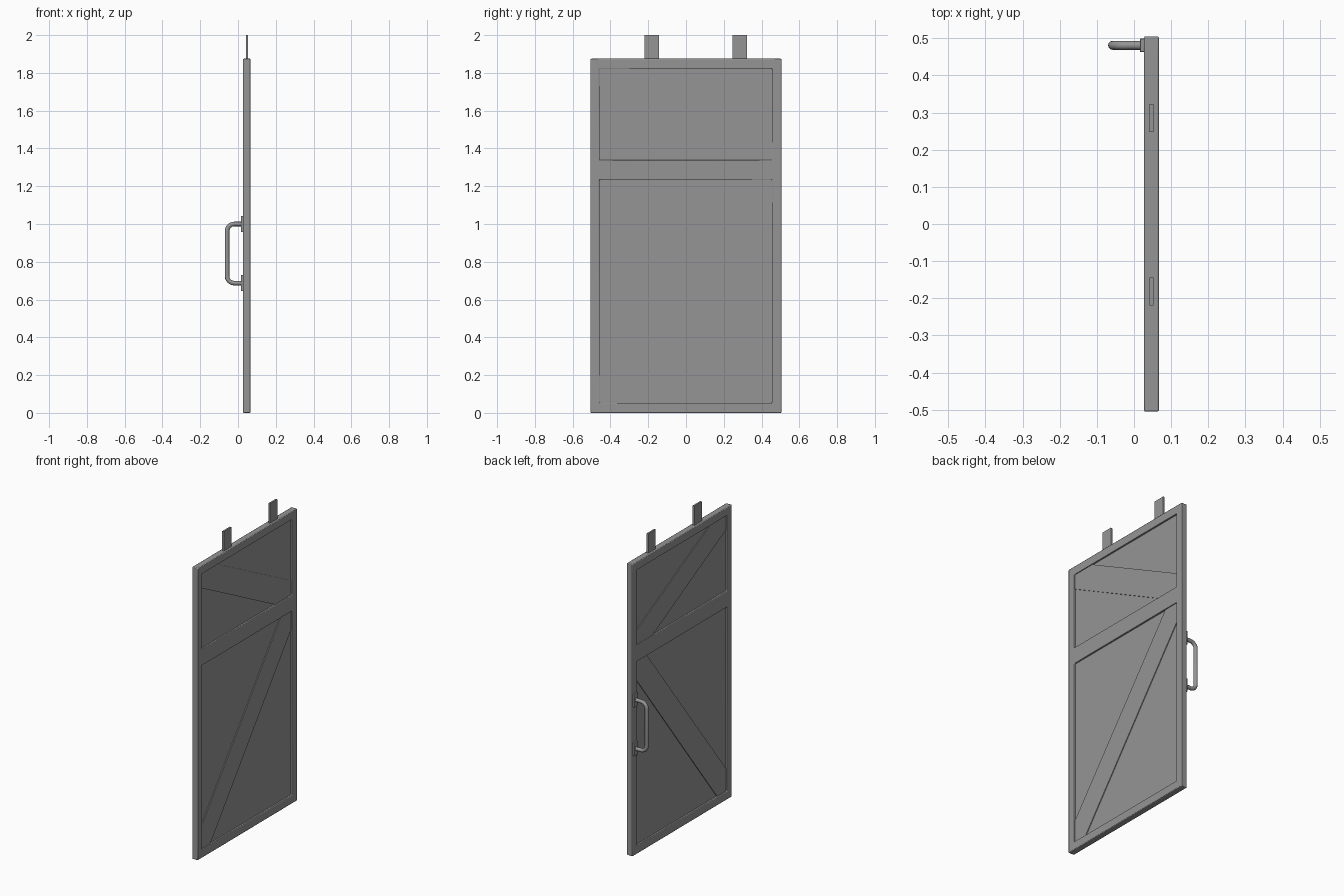
import bpy, bmesh, math
from mathutils import Vector

if "Cube" in bpy.data.objects:
    bpy.data.objects.remove(bpy.data.objects["Cube"])

steel = bpy.data.materials.new("grey_steel")
steel.use_nodes = True
colour = (0.30, 0.30, 0.30, 1)
steel.diffuse_color = colour
steel.node_tree.nodes["Principled BSDF"].inputs["Base Color"].default_value = colour

MID = 0.047           # centre plane of the door
BACK, FRONT = 0.027, 0.067


def finish(obj, bevel=0.0):
    obj.data.materials.append(steel)
    if bevel:
        mod = obj.modifiers.new("rounded_edges", "BEVEL")
        mod.width = bevel
        mod.segments = 2
    bpy.ops.object.select_all(action="DESELECT")
    obj.select_set(True)
    bpy.context.view_layer.objects.active = obj
    bpy.ops.object.shade_smooth_by_angle(angle=math.radians(35))
    return obj


def slab(name, loops, x0, x1, bevel=0.0):
    """Extrude (y, z) outlines from x0 to x1."""
    mesh = bpy.data.meshes.new(name)
    bm = bmesh.new()
    for loop in loops:
        face = bm.faces.new([bm.verts.new((x0, y, z)) for y, z in loop])
        ext = bmesh.ops.extrude_face_region(bm, geom=[face])
        moved = [v for v in ext["geom"] if isinstance(v, bmesh.types.BMVert)]
        bmesh.ops.translate(bm, verts=moved, vec=(x1 - x0, 0, 0))
    bmesh.ops.recalc_face_normals(bm, faces=bm.faces)
    bm.to_mesh(mesh)
    bm.free()
    obj = bpy.data.objects.new(name, mesh)
    bpy.context.collection.objects.link(obj)
    return finish(obj, bevel)


def rect(y0, y1, z0, z1):
    return [(y0, z0), (y1, z0), (y1, z1), (y0, z1)]


# Frame: one grid of cells with the two openings left out
ys = [-0.505, -0.458, 0.455, 0.505]
zs = [0, 0.053, 1.235, 1.338, 1.823, 1.875]
mesh = bpy.data.meshes.new("door_frame")
bm = bmesh.new()
grid = [[bm.verts.new((BACK, y, z)) for z in zs] for y in ys]
cells = []
for i in range(3):
    for j in range(5):
        if not (i == 1 and j in (1, 3)):
            cells.append(bm.faces.new((grid[i][j], grid[i + 1][j],
                                       grid[i + 1][j + 1], grid[i][j + 1])))
ext = bmesh.ops.extrude_face_region(bm, geom=cells)
bmesh.ops.translate(bm, vec=(FRONT - BACK, 0, 0),
                    verts=[v for v in ext["geom"] if isinstance(v, bmesh.types.BMVert)])
bmesh.ops.recalc_face_normals(bm, faces=bm.faces)
bm.to_mesh(mesh)
bm.free()
frame = bpy.data.objects.new("door_frame", mesh)
bpy.context.collection.objects.link(frame)
finish(frame, 0.004)

# Recessed sheet panels
y0, y1 = ys[1], ys[2]
for name, z0, z1 in (("lower_panel", zs[1], zs[2]), ("upper_panel", zs[3], zs[4])):
    slab(name, [rect(y0, y1, z0, z1)], MID - 0.007, MID + 0.007)

# Diagonal braces, clipped to the openings
slab("upper_brace", [[(y0, zs[4]), (y0, 1.73), (0.29, zs[3]),
                      (y1, zs[3]), (y1, 1.43), (-0.30, zs[4])]],
     MID - 0.012, MID + 0.012)
slab("lower_brace", [[(y0, zs[1]), (-0.365, zs[1]), (y1, 1.115),
                      (y1, zs[2]), (0.35, zs[2]), (y0, 0.195)]],
     MID - 0.012, MID + 0.012)

# Hanger straps
for name, y in (("front_hanger", -0.182), ("rear_hanger", 0.285)):
    slab(name, [rect(y - 0.038, y + 0.038, 1.84, 2.0)], 0.042, 0.053)

# Pull handle: bent tube on two plates
HY, OUT, LOW, HIGH, R = 0.481, -0.058, 0.687, 1.0, 0.038
path = [Vector((BACK, HY, LOW))]
for centre_z, start in ((LOW + R, 270), (HIGH - R, 180)):
    for k in range(7):
        a = math.radians(start - 15 * k)
        path.append(Vector((OUT + R + R * math.cos(a), HY, centre_z + R * math.sin(a))))
path.append(Vector((BACK, HY, HIGH)))
curve = bpy.data.curves.new("pull_handle", "CURVE")
curve.dimensions = "3D"
curve.bevel_depth = 0.012
curve.bevel_resolution = 4
curve.use_fill_caps = True
spline = curve.splines.new("POLY")
spline.points.add(len(path) - 1)
for point, co in zip(spline.points, path):
    point.co = (*co, 1)
    point.radius = 1
handle = bpy.data.objects.new("pull_handle", curve)
bpy.context.collection.objects.link(handle)
bpy.ops.object.select_all(action="DESELECT")
handle.select_set(True)
bpy.context.view_layer.objects.active = handle
bpy.ops.object.convert(target="MESH")
finish(bpy.context.view_layer.objects.active)

for name, z in (("lower_handle_plate", LOW), ("upper_handle_plate", HIGH)):
    slab(name, [rect(HY - 0.018, HY + 0.018, z - 0.043, z + 0.043)],
         0.016, BACK + 0.001, 0.002)
